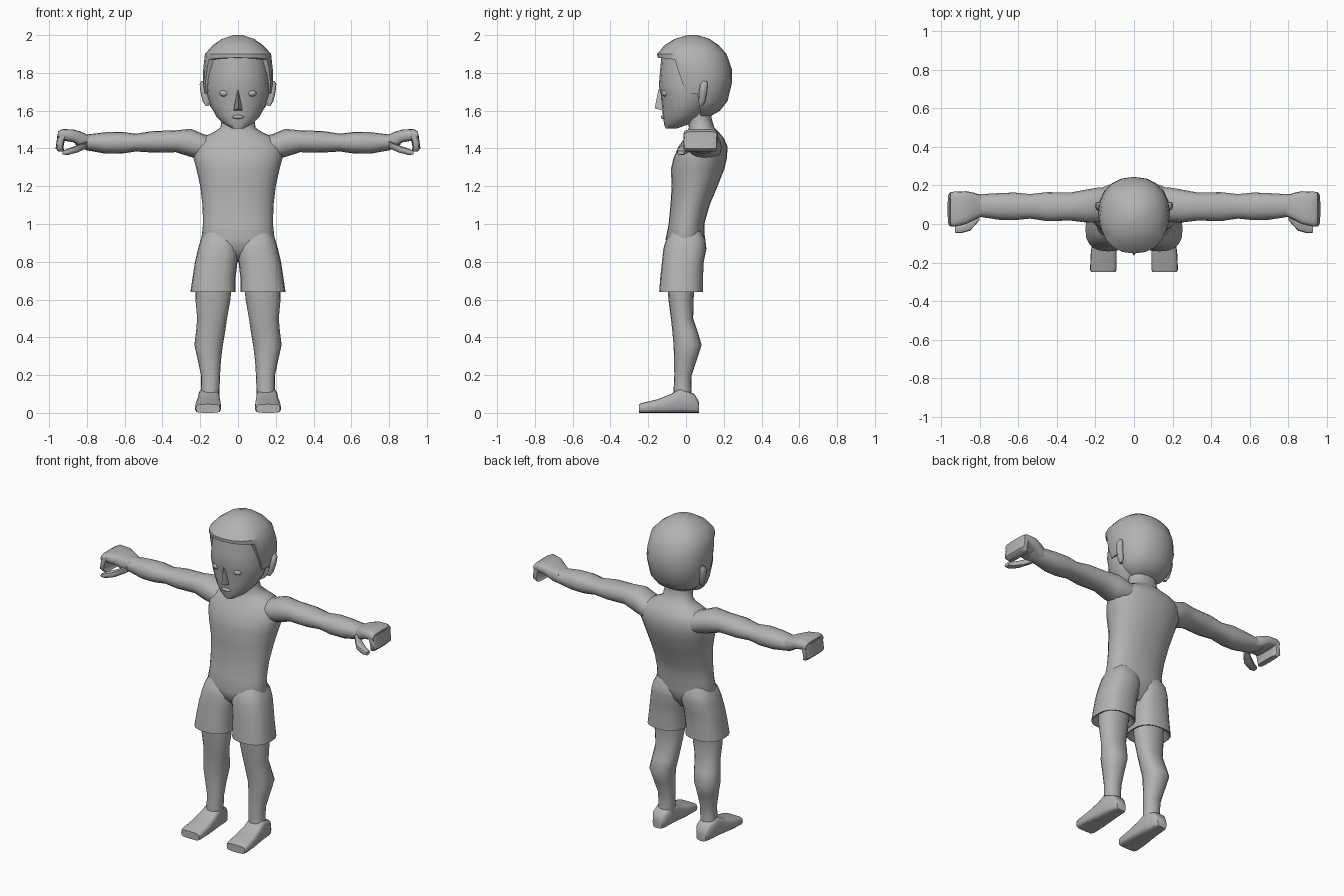
import bpy, bmesh, math
from mathutils import Vector

grey = bpy.data.materials.new("plain grey")
grey.diffuse_color = (0.45, 0.45, 0.45, 1)


def finish(name, bm, mirror=False, angle=50, cutter=None):
    bmesh.ops.recalc_face_normals(bm, faces=bm.faces)
    me = bpy.data.meshes.new(name)
    bm.to_mesh(me)
    bm.free()
    ob = bpy.data.objects.new(name, me)
    bpy.context.collection.objects.link(ob)
    me.materials.append(grey)
    bpy.ops.object.select_all(action='DESELECT')
    bpy.context.view_layer.objects.active = ob
    ob.select_set(True)
    if cutter:
        m = ob.modifiers.new("cut", 'BOOLEAN')
        m.operation, m.solver, m.object = 'DIFFERENCE', 'EXACT', cutter
        bpy.ops.object.modifier_apply(modifier="cut")
        bpy.data.objects.remove(cutter)
    bpy.ops.object.shade_smooth_by_angle(angle=math.radians(angle))
    if mirror:
        ob.modifiers.new("mirror", 'MIRROR').use_mirror_merge = False
    return ob


def loft(name, axis, rings, power=2.2, seg=16, **kw):
    """Skin rings (t, a0, a1, b0, b1): position on the axis and limits on the other two."""
    bm = bmesh.new()
    loops = []
    for t, a0, a1, b0, b1 in rings:
        loop = []
        for i in range(seg):
            u = 2 * math.pi * i / seg
            c, s = math.cos(u), math.sin(u)
            a = (a0 + a1) / 2 + (a1 - a0) / 2 * math.copysign(abs(c) ** (2 / power), c)
            b = (b0 + b1) / 2 + (b1 - b0) / 2 * math.copysign(abs(s) ** (2 / power), s)
            co = {'x': (t, a, b), 'y': (a, t, b), 'z': (a, b, t)}[axis]
            loop.append(bm.verts.new(co))
        loops.append(loop)
    for p, q in zip(loops, loops[1:]):
        for i in range(seg):
            j = (i + 1) % seg
            bm.faces.new((p[i], p[j], q[j], q[i]))
    bm.faces.new(loops[0])
    bm.faces.new(loops[-1])
    return finish(name, bm, **kw)


def centred(rows):
    return [(z, -w, w, f, b) for z, w, f, b in rows]


def ball(name, pos, size, mirror=True):
    bm = bmesh.new()
    bmesh.ops.create_uvsphere(bm, u_segments=12, v_segments=8, radius=1)
    for v in bm.verts:
        v.co = Vector(p + c * s for p, c, s in zip(pos, v.co, size))
    return finish(name, bm, mirror)


# Torso with neck
loft("torso", 'z', centred([
    (.80, .03, -.04, .04), (.86, .17, -.095, .085), (.92, .194, -.108, .10),
    (1.0, .185, -.092, .097), (1.1, .188, -.082, .125), (1.2, .20, -.076, .167),
    (1.29, .22, -.08, .203), (1.35, .236, -.066, .217), (1.41, .24, -.04, .22),
    (1.455, .20, -.008, .20), (1.485, .13, .01, .175), (1.51, .093, .015, .15),
    (1.56, .086, .01, .135), (1.63, .085, .01, .135)]), seg=24)

# Shorts legs, turned inward at the hem
loft("shorts_leg", 'z', [
    (.69, .05, .215, -.10, .05), (.642, .022, .242, -.132, .08),
    (.64, .012, .252, -.142, .09), (.72, .012, .24, -.136, .09),
    (.80, .003, .228, -.127, .094), (.87, -.005, .211, -.12, .108),
    (.92, .0, .197, -.104, .102), (.97, .03, .165, -.07, .075)],
    power=2.5, seg=20, mirror=True)

# Lower legs
loft("leg", 'z', [
    (.05, .10, .20, -.07, .035), (.12, .098, .195, -.066, .028),
    (.20, .095, .196, -.062, .03), (.28, .09, .213, -.063, .057),
    (.36, .08, .231, -.066, .083), (.43, .068, .222, -.072, .062),
    (.50, .058, .216, -.08, .038), (.60, .04, .225, -.093, .04),
    (.72, .03, .225, -.10, .05)], mirror=True)

# Feet
loft("foot", 'y', [
    (.068, .12, .185, 0, .06), (.045, .105, .20, 0, .10),
    (-.03, .098, .21, 0, .13), (-.08, .095, .215, 0, .10),
    (-.15, .09, .224, 0, .072), (-.235, .09, .228, 0, .052),
    (-.25, .096, .222, 0, .046)], power=4, mirror=True)

# Arms
loft("arm", 'x', [
    (.10, .03, .18, 1.36, 1.46), (.18, .01, .19, 1.34, 1.475),
    (.25, .008, .178, 1.355, 1.504), (.33, .018, .163, 1.38, 1.496),
    (.45, .015, .165, 1.378, 1.492), (.54, .028, .155, 1.384, 1.478),
    (.62, .02, .163, 1.372, 1.488), (.70, .022, .16, 1.372, 1.486),
    (.80, .037, .154, 1.39, 1.474), (.86, .035, .152, 1.42, 1.476)], mirror=True)

# Hands: palm, curled fingers and thumb
loft("palm", 'x', [
    (.79, .04, .15, 1.395, 1.47), (.83, .02, .162, 1.405, 1.488),
    (.87, .0, .17, 1.432, 1.50), (.93, -.014, .168, 1.442, 1.503),
    (.952, -.012, .165, 1.445, 1.49)], power=3.5, mirror=True)
loft("fingers", 'z', [
    (1.48, .90, .955, -.012, .165), (1.44, .918, .96, -.014, .166),
    (1.40, .925, .966, -.012, .164), (1.383, .915, .95, .0, .155)],
    power=4, mirror=True)
loft("thumb", 'x', [
    (.80, .02, .07, 1.40, 1.44), (.85, -.035, .03, 1.378, 1.418),
    (.90, -.048, .0, 1.365, 1.40), (.928, -.045, -.01, 1.367, 1.388)],
    power=3, seg=10, mirror=True)

# Face
loft("face", 'z', centred([
    (1.505, .03, -.108, -.05), (1.53, .075, -.116, .02), (1.57, .115, -.122, .09),
    (1.63, .148, -.128, .14), (1.69, .165, -.133, .16), (1.73, .167, -.144, .17),
    (1.80, .162, -.138, .17), (1.89, .15, -.13, .16)]), power=2, seg=20)

# Hair: a full cap with the face opening cut away
outline = [(-.4, 1.885), (-.14, 1.88), (-.06, 1.87), (.0, 1.69),
           (.06, 1.69), (.09, 1.5), (-.4, 1.5)]
bm = bmesh.new()
base = bm.faces.new([bm.verts.new((-.5, y, z)) for y, z in outline])
top = bmesh.ops.extrude_face_region(bm, geom=[base])["geom"]
bmesh.ops.translate(bm, vec=(1, 0, 0),
                    verts=[g for g in top if isinstance(g, bmesh.types.BMVert)])
opening = finish("face_opening_cutter", bm)
opening.hide_render = True
loft("hair", 'z', centred([
    (1.565, .08, .0, .12), (1.60, .13, -.03, .18), (1.65, .168, -.10, .22),
    (1.75, .186, -.13, .244), (1.82, .184, -.145, .243), (1.90, .175, -.153, .215),
    (1.945, .135, -.115, .175), (1.98, .085, -.06, .125), (2.0, .025, .01, .06)]),
    seg=20, angle=40, cutter=opening)

# Nose wedge
bm = bmesh.new()
nose = [bm.verts.new(c) for c in [(0, -.145, 1.715), (0, -.166, 1.612), (-.026, -.118, 1.60),
                                  (.026, -.118, 1.60), (0, -.09, 1.60), (0, -.10, 1.71)]]
bmesh.ops.convex_hull(bm, input=nose)
finish("nose", bm)

# Eyes, mouth and ears
ball("eye", (.072, -.107, 1.692), (.026, .022, .018))
ball("mouth", (0, -.118, 1.567), (.032, .014, .011), mirror=False)
loft("ear", 'z', [
    (1.625, .155, .172, .068, .088), (1.65, .155, .187, .066, .103),
    (1.70, .165, .199, .068, .112), (1.74, .17, .203, .075, .116),
    (1.757, .175, .195, .09, .112)], seg=10, mirror=True)
